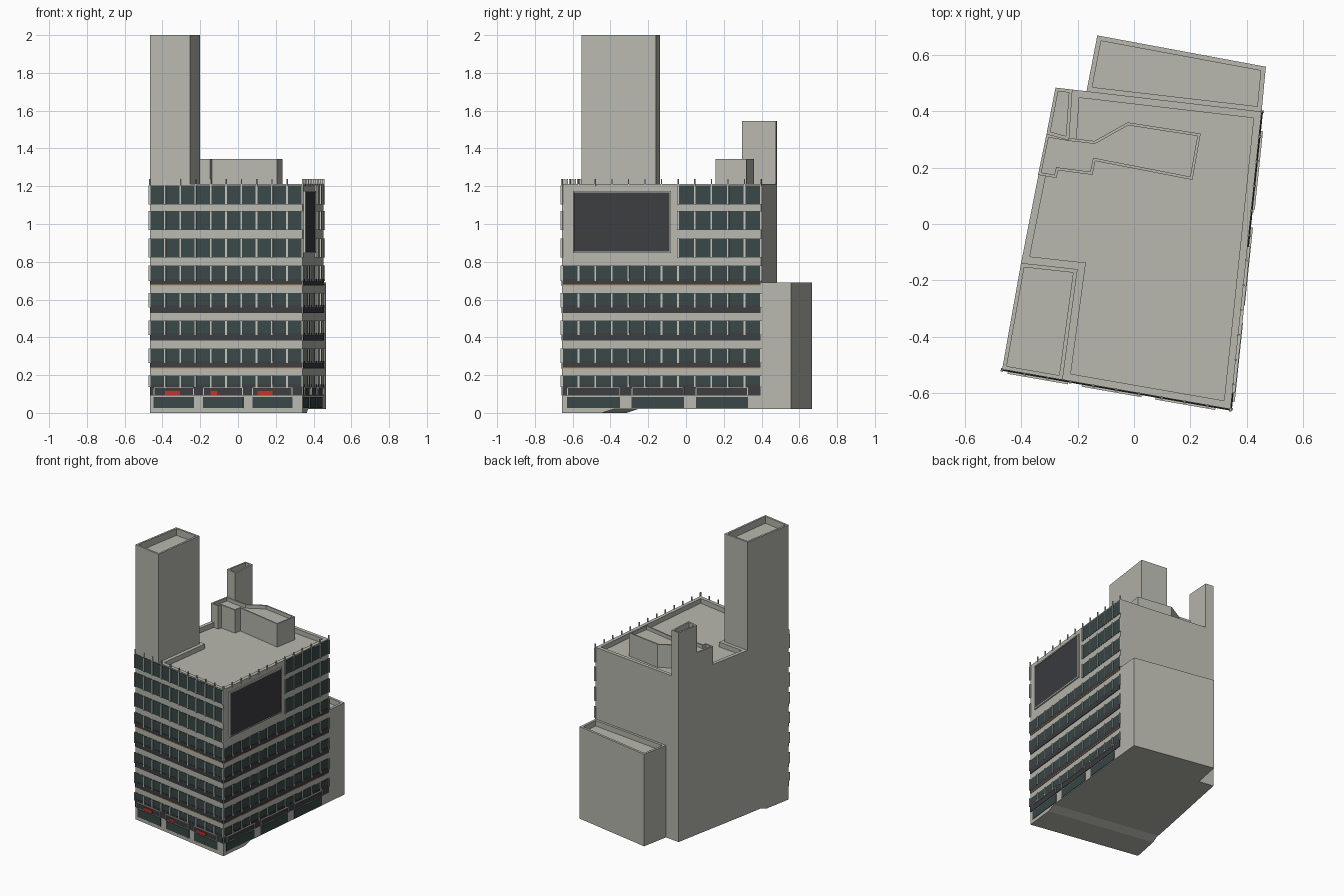
import bpy, bmesh
from mathutils import Vector

if "Cube" in bpy.data.objects:
    bpy.data.objects.remove(bpy.data.objects["Cube"])


def material(name, rgb):
    m = bpy.data.materials.new(name)
    m.diffuse_color = (*rgb, 1)
    m.use_nodes = True
    m.node_tree.nodes["Principled BSDF"].inputs["Base Color"].default_value = m.diffuse_color
    return m


CONCRETE = material("concrete", (0.48, 0.48, 0.43))
GLASS = material("dark_glass", (0.04, 0.065, 0.063))
DARK = material("dark_panel", (0.045, 0.047, 0.052))
RED = material("red_sign", (0.6, 0.03, 0.02))
GOLD = material("gold_trim", (0.45, 0.27, 0.1))
LIGHT = material("light_metal", (0.55, 0.55, 0.5))


def finish(bm, name, mat):
    bmesh.ops.recalc_face_normals(bm, faces=bm.faces)
    me = bpy.data.meshes.new(name)
    bm.to_mesh(me)
    bm.free()
    me.materials.append(mat)
    ob = bpy.data.objects.new(name, me)
    bpy.context.collection.objects.link(ob)
    return ob


def block(name, outline, z0, z1, rim, depth):
    """Upright prism with a sunken roof behind a parapet."""
    bm = bmesh.new()
    lo = [bm.verts.new((x, y, z0)) for x, y in outline]
    hi = [bm.verts.new((x, y, z1)) for x, y in outline]
    n = len(outline)
    bm.faces.new(lo[::-1])
    top = bm.faces.new(hi)
    for i in range(n):
        j = (i + 1) % n
        bm.faces.new((lo[i], lo[j], hi[j], hi[i]))
    bm.normal_update()
    bmesh.ops.inset_region(bm, faces=[top], thickness=rim, use_even_offset=True)
    bm.normal_update()
    # sink the roof surface
    res = bmesh.ops.extrude_face_region(bm, geom=[top])
    vs = [g for g in res["geom"] if isinstance(g, bmesh.types.BMVert)]
    bmesh.ops.translate(bm, verts=vs, vec=(0, 0, -depth))
    if top.is_valid:
        bmesh.ops.delete(bm, geom=[top], context='FACES_ONLY')
    return finish(bm, name, CONCRETE)


# Main footprint corners
A, B, C, D = (-0.467, -0.515), (0.342, -0.656), (0.452, 0.398), (-0.278, 0.483)
T1, T2, T3 = (-0.253, -0.552), (-0.2, -0.16), (-0.4, -0.138)
K1, K2, K3 = (-0.218, 0.476), (-0.23, 0.296), (-0.31, 0.318)

# Masses
block("main_body", [T1, B, C, K1, K2, K3, T3, T2], 0.02, 1.212, 0.026, 0.035)
block("tall_tower", [A, T1, T2, T3], 0.02, 2.0, 0.014, 0.05)
block("chimney_shaft", [K3, K2, K1, D], 0.02, 1.545, 0.012, 0.05)
block("rear_annex", [(-0.168, 0.47), C, (0.467, 0.557), (-0.13, 0.668)], 0.02, 0.69, 0.017, 0.04)
block("penthouse", [(-0.34, 0.174), (-0.275, 0.163), (-0.268, 0.19), (-0.147, 0.174),
                    (-0.137, 0.223), (0.207, 0.156), (0.236, 0.32), (-0.023, 0.36),
                    (-0.14, 0.294), (-0.235, 0.305), (-0.31, 0.318)], 1.17, 1.345, 0.01, 0.025)

# Sloped plinth under the front end
bm = bmesh.new()
a, b, c, d = (Vector((*p, 0)) for p in (A, B, C, D))
rings = []
for z, t in ((0, 0.2), (0.02, 0.26)):
    rings.append([bm.verts.new(p + Vector((0, 0, z))) for p in (a, b, b.lerp(c, t), a.lerp(d, t))])
bm.faces.new(rings[0][::-1])
bm.faces.new(rings[1])
for i in range(4):
    j = (i + 1) % 4
    bm.faces.new((rings[0][i], rings[0][j], rings[1][j], rings[1][i]))
finish(bm, "plinth", CONCRETE)


class Wall:
    """Places thin boxes on a facade; u runs 0..1 along it."""

    def __init__(self, p, q):
        self.p, d = Vector((*p, 0)), Vector((q[0] - p[0], q[1] - p[1], 0))
        self.d = d
        self.n = Vector((d.y, -d.x, 0)).normalized()

    def box(self, bm, u0, u1, z0, z1, out):
        v = []
        for z in (z0, z1):
            for u, o in ((u0, -0.004), (u1, -0.004), (u1, out), (u0, out)):
                v.append(bm.verts.new(self.p + self.d * u + self.n * o + Vector((0, 0, z))))
        for f in ((0, 1, 2, 3), (7, 6, 5, 4), (0, 4, 5, 1), (1, 5, 6, 2), (2, 6, 7, 3), (3, 7, 4, 0)):
            bm.faces.new([v[i] for i in f])


UPPER = [(1.103, 1.204), (0.967, 1.07), (0.822, 0.923)]
LOWER = [(0.71, 0.78, 0.68), (0.57, 0.636, 0.53), (0.424, 0.488, 0.384),
         (0.276, 0.342, 0.239), (0.15, 0.197, 0.092)]
SHOPS = [(0.026, 0.29), (0.35, 0.612), (0.672, 0.935)]


def facade(side, wall, cols, first):
    """Windows, spandrels, mullions, shops; upper floors begin at column `first`."""
    glass, dark, metal, gold = (bmesh.new() for _ in range(4))
    h = 0.0045 / wall.d.length
    floors = [(z0, z1, z0, first) for z0, z1 in UPPER]
    floors += [(z0, z1, zs, 0) for z0, z1, zs in LOWER]
    for z0, z1, zs, start in floors:
        for k in range(start, cols):
            wall.box(glass, k / cols + h, (k + 1) / cols - h, z0, z1, 0.002)
        for k in range(start, cols + 1):
            wall.box(metal, k / cols - h, k / cols + h, z0 - (0.012 if zs < z0 else 0), z1, 0.008)
        if zs < z0:
            wall.box(dark, 0.003, 0.997, zs, z0, 0.004)
    for z in (0.68, 0.239):
        wall.box(gold, 0.003, 0.997, z - 0.005, z, 0.005)
    # roof edge posts
    for k in range(cols + 1):
        wall.box(metal, k / cols - h * 0.6, k / cols + h * 0.6, 1.2, 1.238, 0.005)
    # shopfronts with thin canopy frames above
    for u0, u1 in SHOPS:
        wall.box(glass, u0, u1, 0.026, 0.085, 0.003)
        wall.box(metal, u0, u1, 0.13, 0.137, 0.012)
        for u in (u0, u1 - h):
            wall.box(metal, u, u + h, 0.094, 0.13, 0.01)
    finish(glass, side + "_windows", GLASS)
    finish(dark, side + "_spandrels", DARK)
    finish(metal, side + "_mullions", LIGHT)
    finish(gold, side + "_trim", GOLD)


front, right = Wall(A, B), Wall(B, C)
facade("front", front, 10, 0)
facade("right", right, 12, 7)

# Red signs over the front shops
bm = bmesh.new()
for u0, u1 in ((0.1, 0.2), (0.4, 0.44), (0.705, 0.805)):
    front.box(bm, u0, u1, 0.094, 0.117, 0.007)
finish(bm, "red_signs", RED)

# Large dark screen on the right side with its frame
bm = bmesh.new()
right.box(bm, 0.062, 0.54, 0.855, 1.167, 0.007)
finish(bm, "wall_screen", DARK)
bm = bmesh.new()
for u0, u1, z0, z1 in ((0.055, 0.547, 0.847, 0.855), (0.055, 0.547, 1.167, 1.175),
                       (0.055, 0.062, 0.855, 1.167), (0.54, 0.547, 0.855, 1.167)):
    right.box(bm, u0, u1, z0, z1, 0.01)
finish(bm, "screen_frame", LIGHT)
